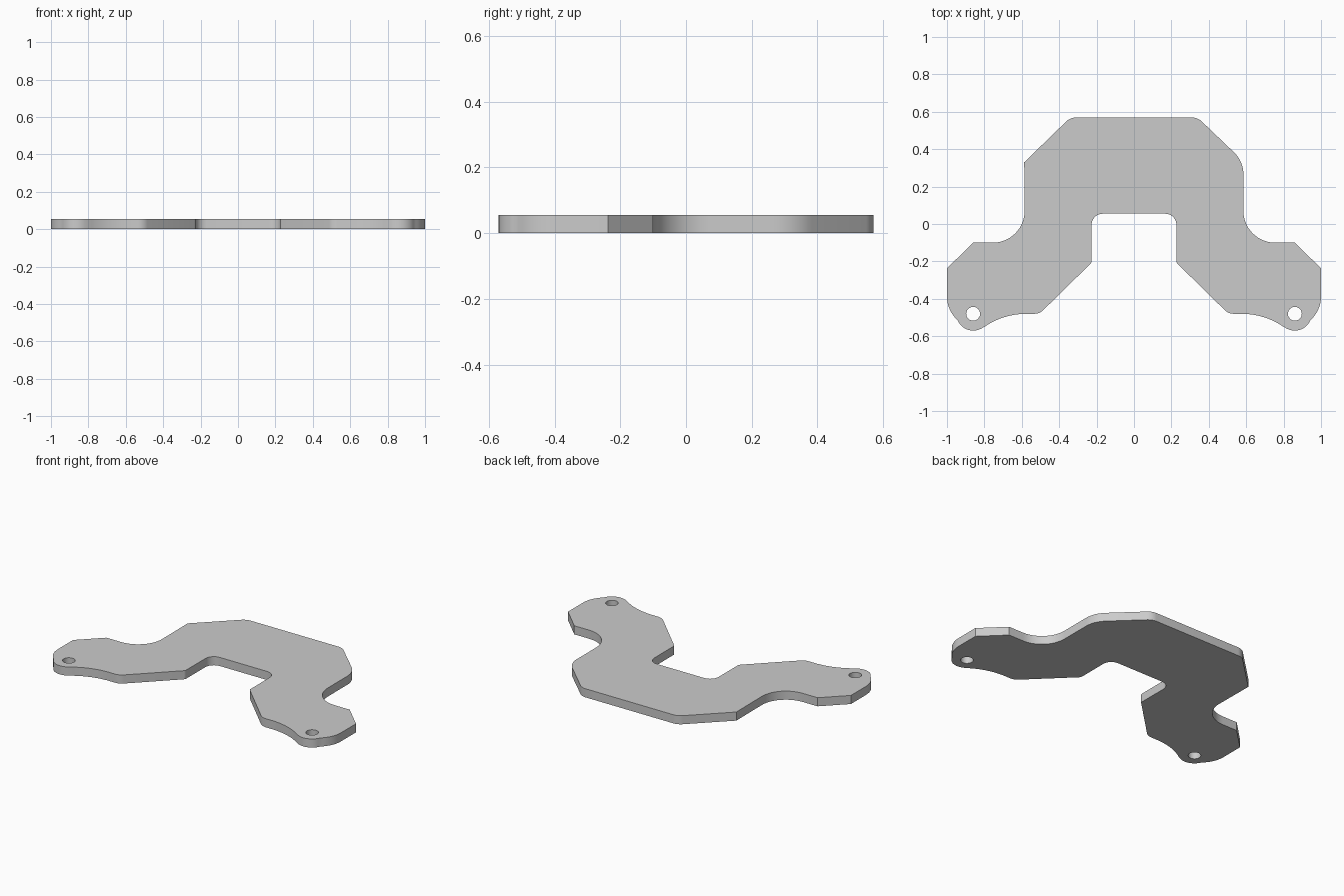
import bpy
from math import sin, cos, radians, pi
from mathutils import Vector

if "Cube" in bpy.data.objects:
    bpy.data.objects.remove(bpy.data.objects["Cube"])

THICK = 0.055


def arc(cx, cy, r, a0, a1, n):
    step = (a1 - a0) / n
    return [Vector((cx + r * cos(radians(a0 + i * step)),
                    cy + r * sin(radians(a0 + i * step)))) for i in range(n + 1)]


def bezier(a, b, c, n=10):
    a, b, c = Vector(a), Vector(b), Vector(c)
    return [a * (1 - t) ** 2 + b * 2 * t * (1 - t) + c * t * t
            for t in (i / n for i in range(n + 1))]


def fillet(prev, corner, nxt, r, n=8):
    """Round a corner with a true circular arc."""
    p, c, q = Vector(prev), Vector(corner), Vector(nxt)
    u, v = (p - c).normalized(), (q - c).normalized()
    half = u.angle(v) / 2
    t = r * cos(half) / sin(half)
    centre = c + (u + v).normalized() * (r / sin(half))
    a, b = c + u * t - centre, c + v * t - centre
    sweep = pi - 2 * half
    return [centre + (a * sin((1 - k) * sweep) + b * sin(k * sweep)) / sin(sweep)
            for k in (i / n for i in range(n + 1))]


def half_outline(shoulder_r):
    """Right half, from the top edge round to the inner notch."""
    pts = fillet((0, 0.57), (0.34, 0.57), (0.585, 0.33), 0.08)
    # shoulder
    if shoulder_r:
        pts += fillet((0.34, 0.57), (0.585, 0.335), (0.585, 0), shoulder_r)
    else:
        pts += [Vector((0.587, 0.33))]
    # armpit and outer arm
    pts += arc(0.755, 0.07, 0.17, 180, 270, 14)
    pts += [Vector((0.86, -0.10)), Vector((1, -0.237))]
    pts += bezier((1, -0.39), (0.998, -0.458), (0.95, -0.508))
    # lobe around the screw hole, then the scooped underside
    pts += arc(0.86, -0.48, 0.09, -25, -118, 12)
    pts += bezier((0.80, -0.55), (0.71, -0.487), (0.59, -0.48))
    # arm tip and notch
    pts += fillet((0.59, -0.48), (0.505, -0.48), (0.227, -0.207), 0.07)
    pts += fillet((0.505, -0.48), (0.227, -0.207), (0.227, 0), 0.02, 3)
    pts += fillet((0.227, -0.207), (0.227, 0.055), (0, 0.055), 0.06)
    return pts


def add_loop(curve, pts):
    s = curve.splines.new('POLY')
    s.points.add(len(pts) - 1)
    for sp, p in zip(s.points, pts):
        sp.co = (p.x, p.y, 0, 1)
    s.use_cyclic_u = True


# Flat plate: right half plus mirrored left half, with two screw holes
curve = bpy.data.curves.new("bracket_plate", 'CURVE')
curve.dimensions = '2D'
curve.fill_mode = 'BOTH'
curve.extrude = THICK / 2
left = [Vector((-p.x, p.y)) for p in reversed(half_outline(0))]
add_loop(curve, half_outline(0.16) + left)
for side in (-1, 1):
    add_loop(curve, arc(side * 0.86, -0.48, 0.037, 0, 345, 23))

plate = bpy.data.objects.new("bracket_plate", curve)
bpy.context.collection.objects.link(plate)
plate.location.z = THICK / 2
bpy.context.view_layer.objects.active = plate
plate.select_set(True)
bpy.ops.object.convert(target='MESH')

# Weld cap and wall edges, smooth only the rounded walls
import bmesh
bm = bmesh.new()
bm.from_mesh(plate.data)
bmesh.ops.remove_doubles(bm, verts=bm.verts, dist=0.0005)
bmesh.ops.recalc_face_normals(bm, faces=bm.faces)
bm.to_mesh(plate.data)
bm.free()
bpy.ops.object.shade_smooth_by_angle(angle=radians(25))
